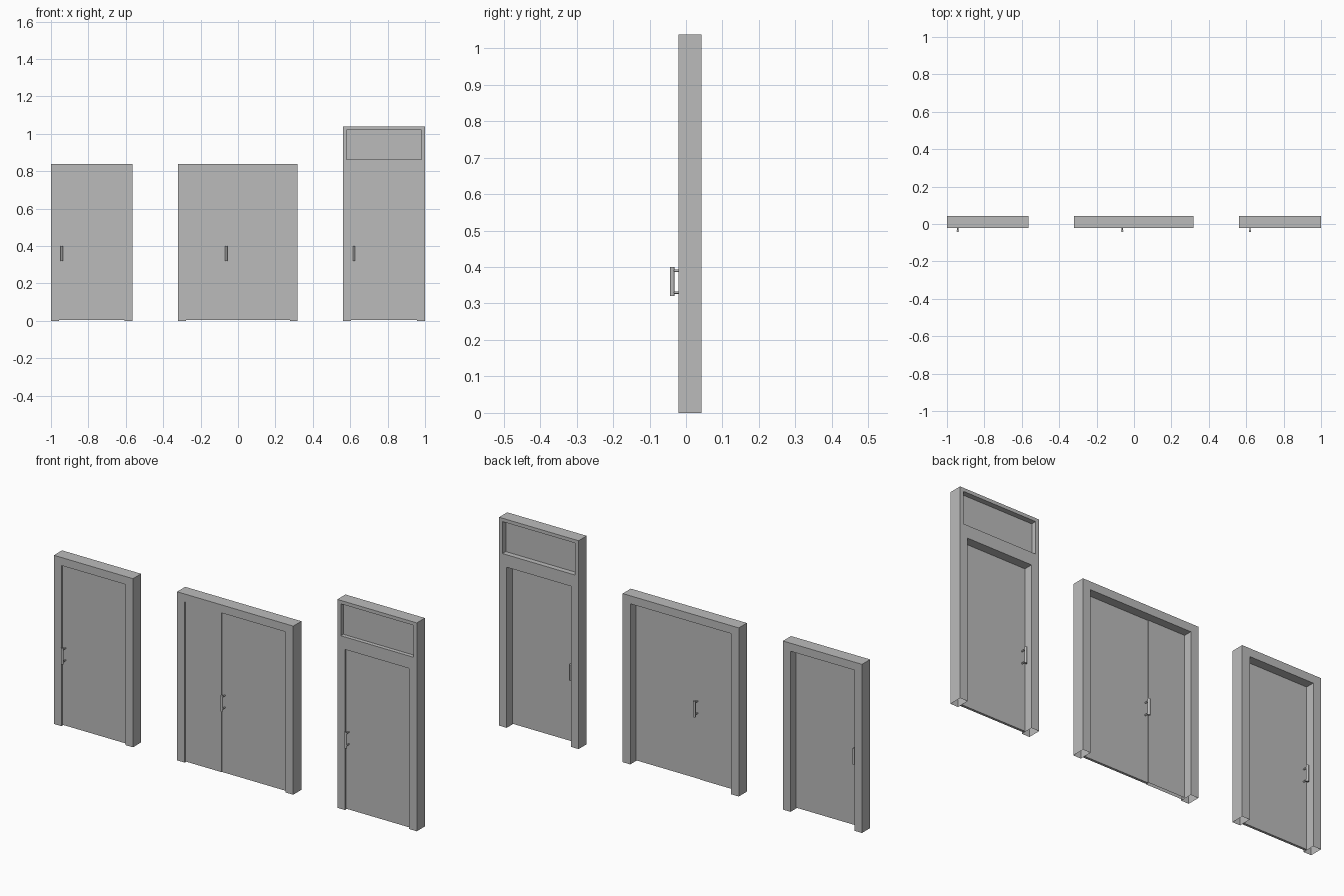
import bpy
import bmesh
from mathutils import Matrix, Vector

if "Cube" in bpy.data.objects:
    bpy.data.objects.remove(bpy.data.objects["Cube"], do_unlink=True)

grey = bpy.data.materials.new("plain_grey")
grey.use_nodes = True
grey.diffuse_color = (0.5, 0.5, 0.5, 1)
grey.node_tree.nodes["Principled BSDF"].inputs["Base Color"].default_value = (0.5, 0.5, 0.5, 1)

FRONT, BACK = -0.021, 0.043      # frame depth
LEAF_F, LEAF_B = -0.013, -0.001  # leaf depth
JAMB, OPEN_TOP, FLOOR_GAP = 0.042, 0.80, 0.004
LEAF_W = 0.356


def finish(name, bm):
    mesh = bpy.data.meshes.new(name)
    bm.to_mesh(mesh)
    bm.free()
    mesh.materials.append(grey)
    obj = bpy.data.objects.new(name, mesh)
    bpy.context.collection.objects.link(obj)
    return obj


def box(name, x0, x1, y0, y1, z0, z1, open_bottom=False):
    bm = bmesh.new()
    bmesh.ops.create_cube(bm, size=1)
    size = Vector((x1 - x0, y1 - y0, z1 - z0))
    centre = Vector((x0 + x1, y0 + y1, z0 + z1)) / 2
    for v in bm.verts:
        v.co = centre + Vector(a * b for a, b in zip(v.co, size))
    if open_bottom:
        bm.normal_update()
        low = [f for f in bm.faces if f.normal.z < -0.9]
        bmesh.ops.delete(bm, geom=low, context='FACES_ONLY')
    return finish(name, bm)


def frame(name, x0, x1, top, transom=None):
    """Hollow frame with jambs open at the floor and an optional transom hole."""
    bm = bmesh.new()
    a, b = x0 + JAMB, x1 - JAMB
    outline = [(x0, 0), (x0, top), (x1, top), (x1, 0),
               (b, 0), (b, OPEN_TOP), (a, OPEN_TOP), (a, 0)]
    loops = [outline]
    if transom:
        l, r, lo, hi = transom
        loops.append([(l, lo), (r, lo), (r, hi), (l, hi)])
    edges = []
    for loop in loops:
        verts = [bm.verts.new((x, FRONT, z)) for x, z in loop]
        edges += [bm.edges.new((verts[i - 1], verts[i])) for i in range(len(verts))]
    bmesh.ops.triangle_fill(bm, edges=edges, use_beauty=True, normal=(0, -1, 0))
    sheet = bm.faces[:]
    ext = bmesh.ops.extrude_face_region(bm, geom=sheet, use_keep_orig=True)
    moved = [g for g in ext["geom"] if isinstance(g, bmesh.types.BMVert)]
    bmesh.ops.translate(bm, verts=moved, vec=(0, BACK - FRONT, 0))
    bmesh.ops.recalc_face_normals(bm, faces=bm.faces[:])
    low = [f for f in bm.faces if all(v.co.z < 0.001 for v in f.verts)]
    bmesh.ops.delete(bm, geom=low, context='FACES_ONLY')
    return finish(name, bm)


def handle(name, x, face_y, side):
    """Round pull bar on two standoffs; side is -1 at the front, 1 at the back."""
    bm = bmesh.new()
    bar_y = face_y + side * 0.0245

    def rod(radius, length, matrix):
        bmesh.ops.create_cone(bm, cap_ends=True, segments=16, radius1=radius,
                              radius2=radius, depth=length, matrix=matrix)

    rod(0.0062, 0.08, Matrix.Translation((x, bar_y, 0.36)))
    for z in (0.33, 0.39):
        mid = Matrix.Translation((x, (face_y + bar_y) / 2, z))
        rod(0.0035, abs(bar_y - face_y), mid @ Matrix.Rotation(1.5708, 4, 'X'))
    obj = finish(name, bm)
    bpy.context.view_layer.objects.active = obj
    obj.select_set(True)
    bpy.ops.object.shade_smooth_by_angle()
    obj.select_set(False)


def door(name, x0, x1, top, transom=None):
    frame(name + "_frame", x0, x1, top, transom)
    a, b = x0 + JAMB, x1 - JAMB
    leaf_x = max(a, b - LEAF_W)
    box(name + "_leaf", leaf_x, b, LEAF_F, LEAF_B, FLOOR_GAP, OPEN_TOP)
    # Narrow second leaf, slightly proud of the main one
    if leaf_x - a > 0.05:
        box(name + "_side_leaf", a, leaf_x, LEAF_F - 0.003, LEAF_B + 0.003,
            FLOOR_GAP, OPEN_TOP, open_bottom=True)
    handle(name + "_front_handle", leaf_x + 0.016, LEAF_F, -1)
    handle(name + "_back_handle", leaf_x + 0.016, LEAF_B, 1)
    if transom:
        l, r, lo, hi = transom
        box(name + "_transom_panel", l, r, FRONT + 0.02, BACK - 0.026, lo, hi)


door("single_door", -1.0, -0.564, 0.84)
door("double_door", -0.321, 0.319, 0.84)
door("tall_door", 0.562, 1.0, 1.038, (0.581, 0.981, 0.862, 1.021))
